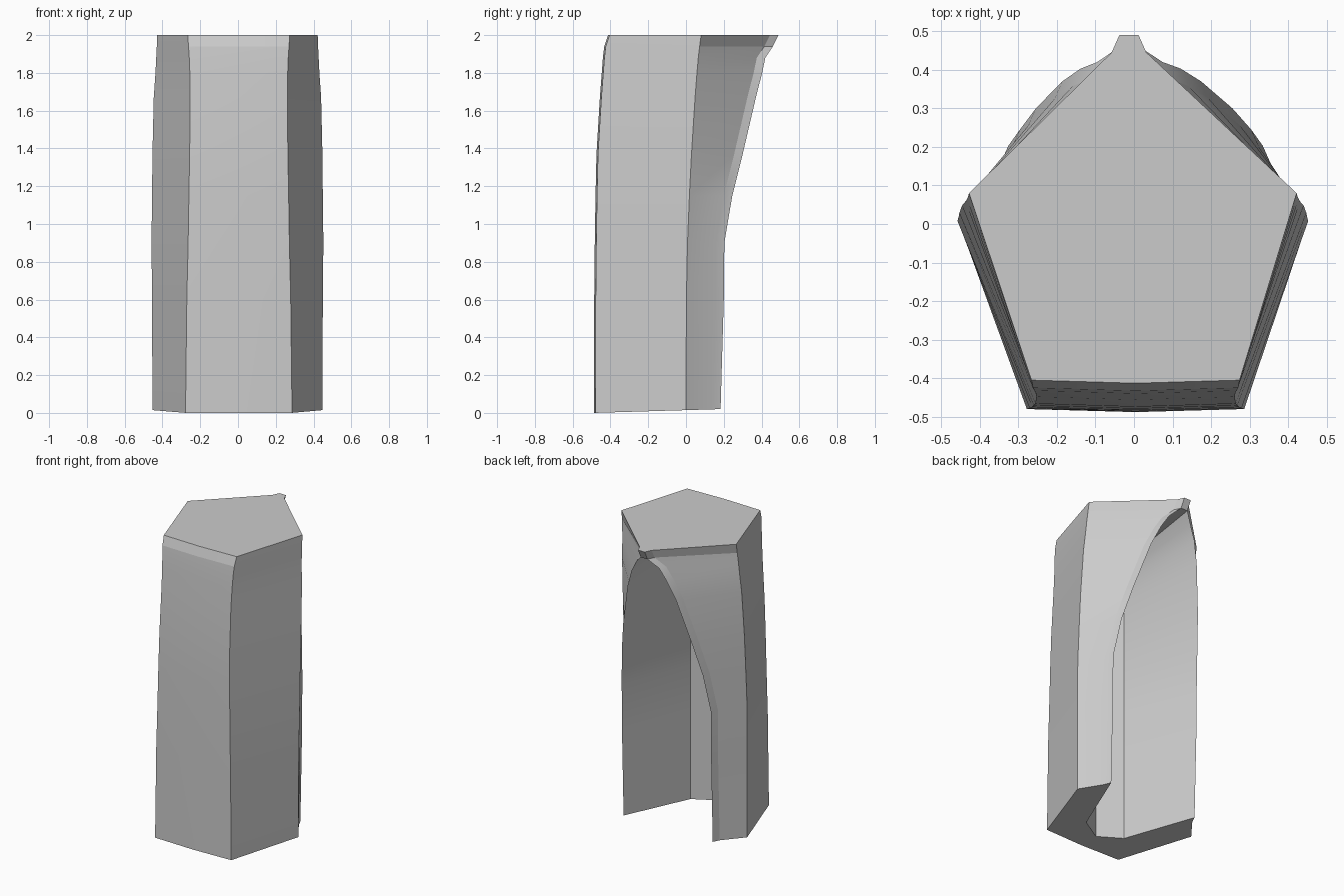
import bpy, bmesh

if "Cube" in bpy.data.objects:
    bpy.data.objects.remove(bpy.data.objects["Cube"])

# Half cross-sections by height: z, front y, front corner x, side corner (x, y), lip of the back opening (x, y)
LEVELS = [
    (0.00, -0.48, 0.282, 0.450, 0.000, 0.330, 0.183),
    (0.60, -0.478, 0.275, 0.452, 0.002, 0.330, 0.200),
    (0.90, -0.475, 0.268, 0.455, 0.008, 0.330, 0.203),
    (1.15, -0.471, 0.264, 0.452, 0.018, 0.300, 0.245),
    (1.37, -0.466, 0.260, 0.450, 0.029, 0.255, 0.300),
    (1.67, -0.448, 0.257, 0.443, 0.048, 0.180, 0.370),
    (1.80, -0.438, 0.259, 0.434, 0.058, 0.130, 0.403),
    (1.88, -0.432, 0.262, 0.430, 0.065, 0.085, 0.420),
    (1.94, -0.425, 0.266, 0.427, 0.072, 0.025, 0.460),
    (2.00, -0.405, 0.270, 0.425, 0.080, 0.025, 0.490),
]
INNER_X, INNER_Y, INNER_BACK = 0.150, -0.267, -0.355


def ring(level):
    """Closed C-shaped outline: outer right side, cavity, outer left side."""
    z, fy, fx, sx, sy, lx, ly = level
    right = [(fx, fy), (sx, sy), (lx + 0.02, ly - 0.045), (lx, ly), (INNER_X, INNER_Y)]
    left = [(-x, y) for x, y in reversed(right)]
    pts = [(0, fy - 0.008)] + right + [(0, INNER_BACK)] + left
    shift = 0.004 - 0.017 * max(0, z - 1.2) / 0.8
    out = []
    for i, (x, y) in enumerate(pts):
        # the foot is cut slightly upward towards the back
        h = z if z > 0 else max(0, 0.03 * (y + 0.488))
        dx = shift if i in (3, 4, 8, 9) else 0.004
        if i in (2, 10):
            dx = -0.003
        out.append((x + dx, y, h))
    return out


bm = bmesh.new()
rings = [[bm.verts.new(p) for p in ring(lv)] for lv in LEVELS[:-1]]
n = len(rings[0])

# Outer walls, lips and cavity walls
for lo, hi in zip(rings, rings[1:]):
    for i in range(n):
        j = (i + 1) % n
        bm.faces.new((lo[i], lo[j], hi[j], hi[i]))
bm.faces.new(rings[0][::-1])
last = rings[-1]

# Cavity ceiling and solid cap
bm.faces.new([last[i] for i in (4, 5, 6, 7, 8)])
outer = [0, 1, 2, 3, 4, 8, 9, 10, 11]
top_pts = ring(LEVELS[-1])
top = [bm.verts.new(top_pts[i]) for i in outer]
base = [last[i] for i in outer]
for i in range(len(outer)):
    j = (i + 1) % len(outer)
    bm.faces.new((base[i], base[j], top[j], top[i]))
bm.faces.new(top)

bmesh.ops.triangulate(bm, faces=[f for f in bm.faces if len(f.verts) > 4])
bmesh.ops.recalc_face_normals(bm, faces=bm.faces)
mesh = bpy.data.meshes.new("hollow_column")
bm.to_mesh(mesh)
bm.free()
column = bpy.data.objects.new("hollow_column", mesh)
bpy.context.collection.objects.link(column)

# Soft shading along the curve, crisp corners
bpy.context.view_layer.objects.active = column
column.select_set(True)
bpy.ops.object.shade_smooth_by_angle(angle=0.2)
